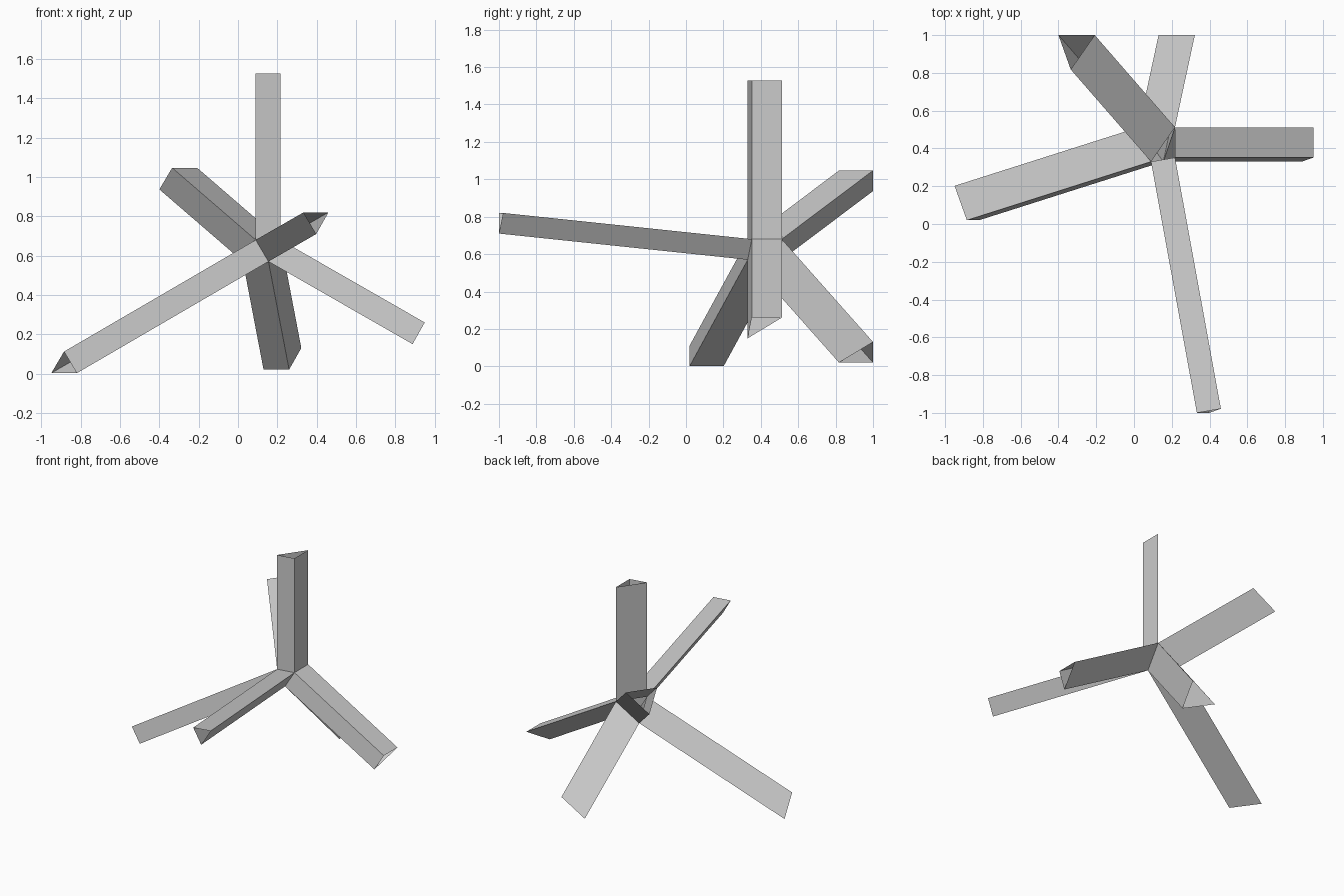
import bpy
from mathutils import Vector

if "Cube" in bpy.data.objects:
    bpy.data.objects.remove(bpy.data.objects["Cube"])

# Five corner points of the small hub where all arms meet
A = Vector((0.09, 0.33, 0.68))
B = Vector((0.217, 0.352, 0.68))
C = Vector((0.217, 0.512, 0.68))
D = Vector((0.155, 0.33, 0.57))
E = Vector((0.025, 0.512, 0.57))


def arm(name, base, direction):
    """Open triangular tube: one hub triangle swept along a direction."""
    offset = Vector(direction)
    verts = list(base) + [p + offset for p in base]
    faces = [(i, (i + 1) % 3, (i + 1) % 3 + 3, i + 3) for i in range(3)]
    # face the walls outward
    normal = (base[1] - base[0]).cross(base[2] - base[0])
    if normal.dot(offset) < 0:
        faces = [f[::-1] for f in faces]
    mesh = bpy.data.meshes.new(name)
    mesh.from_pydata([tuple(v) for v in verts], [], faces)
    obj = bpy.data.objects.new(name, mesh)
    bpy.context.collection.objects.link(obj)


# One arm grows out of each hub triangle
arm("upright_arm", (A, B, C), (0, 0, 0.847))
arm("right_arm", (B, C, D), (0.733, 0, -0.42))
arm("front_arm", (A, B, D), (0.243, -1.33, 0.14))
arm("left_arm", (A, D, E), (-0.975, -0.31, -0.568))
arm("lower_back_arm", (C, D, E), (0.105, 0.488, -0.55))
arm("upper_back_arm", (A, C, E), (-0.425, 0.488, 0.367))
